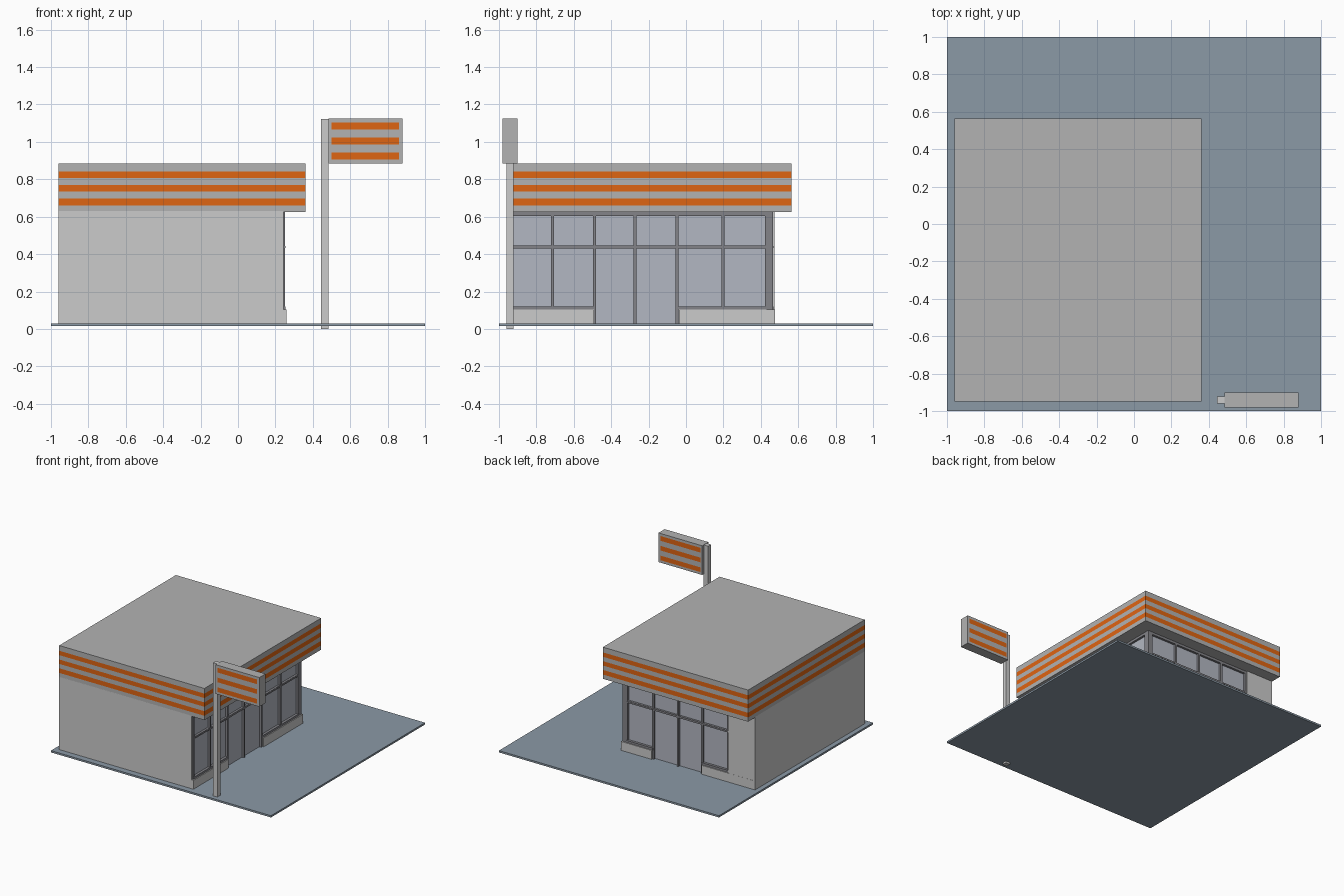
import bpy, bmesh
from mathutils import Vector

if "Cube" in bpy.data.objects:
    bpy.data.objects.remove(bpy.data.objects["Cube"])


def material(name, rgb):
    m = bpy.data.materials.new(name)
    m.diffuse_color = (*rgb, 1)
    m.use_nodes = True
    m.node_tree.nodes["Principled BSDF"].inputs["Base Color"].default_value = m.diffuse_color
    return m


ORANGE = material("orange", (0.74, 0.13, 0.006))
SLATE = material("slate", (0.26, 0.32, 0.38))
GLASS = material("glass", (0.45, 0.475, 0.54))
FRAME = material("frame", (0.23, 0.23, 0.25))
GREY = material("plain_grey", (0.45, 0.45, 0.45))


def box(name, x, y, z, mat=None, stripes=(), inset=None):
    """Box from (min, max) ranges; optional flush orange bands on its sides.
    inset = x range limiting the bands to a panel on the two y faces."""
    bm = bmesh.new()
    bmesh.ops.create_cube(bm, size=1)
    for v in bm.verts:
        v.co = Vector([r[0] if c < 0 else r[1] for c, r in zip(v.co, (x, y, z))])
    cuts = [((0, 0, h), (0, 0, 1)) for s in stripes for h in s]
    cuts += [((h, 0, 0), (1, 0, 0)) for h in inset or ()]
    for co, no in cuts:
        bmesh.ops.bisect_plane(bm, geom=bm.verts[:] + bm.edges[:] + bm.faces[:],
                               plane_co=co, plane_no=no)
    bm.normal_update()
    for f in bm.faces:
        c = f.calc_center_median()
        banded = abs(f.normal.z) < 0.5 and any(a < c.z < b for a, b in stripes)
        if inset:
            banded = banded and abs(f.normal.y) > 0.5 and inset[0] < c.x < inset[1]
        f.material_index = int(banded)
    me = bpy.data.meshes.new(name)
    bm.to_mesh(me)
    bm.free()
    if stripes:
        me.materials.append(GREY)
        me.materials.append(ORANGE)
    elif mat:
        me.materials.append(mat)
    ob = bpy.data.objects.new(name, me)
    bpy.context.collection.objects.link(ob)
    return ob


# Lot and main building masses
box("lot_slab", (-1, 1), (-1, 1), (0.015, 0.03), SLATE)
box("building_core", (-0.96, 0.22), (-0.94, 0.435), (0.025, 0.63))
box("front_wall", (-0.96, 0.242), (-0.95, -0.935), (0.025, 0.63))
box("back_end_wall", (-0.96, -0.715), (0.43, 0.474), (0.025, 0.63))

# Striped overhanging roof band
box("roof_fascia", (-0.96, 0.36), (-0.95, 0.565), (0.625, 0.885),
    stripes=((0.66, 0.698), (0.734, 0.77), (0.806, 0.842)))

# Pole sign
box("sign_pole", (0.445, 0.485), (-0.96, -0.923), (0, 1.123))
box("sign_panel", (0.483, 0.88), (-0.98, -0.9), (0.885, 1.125),
    stripes=((0.905, 0.943), (0.985, 1.023), (1.065, 1.104)), inset=(0.5, 0.86))


def storefront(side, posts, doors, end, curbs):
    """Glazed wall on the +x ('right') or +y ('back') side; posts run along it."""
    def part(name, u, d, z, mat=None):
        u = (min(u), max(u))
        if side == "right":
            box(f"{side}_{name}", d, u, z, mat)
        else:
            box(f"{side}_{name}", u, (d[0] + 0.215, d[1] + 0.215), z, mat)

    span = (posts[0], end)
    part("glass", span, (0.218, 0.232), (0.03, 0.62), GLASS)
    # horizontal rails
    part("head_rail", span, (0.225, 0.25), (0.605, 0.625), FRAME)
    part("transom_rail", span, (0.225, 0.25), (0.43, 0.446), FRAME)
    # mullions, reaching the ground beside the doors
    for i, p in enumerate(posts):
        low = 0.03 if i in doors or i - 1 in doors else 0.1
        part(f"mullion_{i}", (p - 0.008, p + 0.008), (0.225, 0.25), (low, 0.62), FRAME)
    # window sills between posts that are not doors
    for i in range(len(posts) - 1):
        if i not in doors:
            a, b = sorted(posts[i:i + 2])
            part(f"sill_{i}", (a, b), (0.225, 0.253), (0.1, 0.121), FRAME)
            part(f"window_rail_{i}", (a, b), (0.225, 0.253), (0.432, 0.444), FRAME)
    # low curb walls
    for i, c in enumerate(curbs):
        part(f"curb_{i}", c, (0.215, 0.26), (0.025, 0.103))


storefront("right", [-0.93, -0.713, -0.488, -0.272, -0.047, 0.197, 0.43],
           (2, 3), 0.445, [(-0.95, -0.492), (-0.038, 0.475)])
storefront("back", [0.215, -0.025, -0.25, -0.47, -0.708],
           (1, 2), -0.715, [(0.26, -0.02), (-0.475, -0.96)])
box("corner_post", (0.21, 0.25), (0.425, 0.465), (0.1, 0.625), FRAME)
